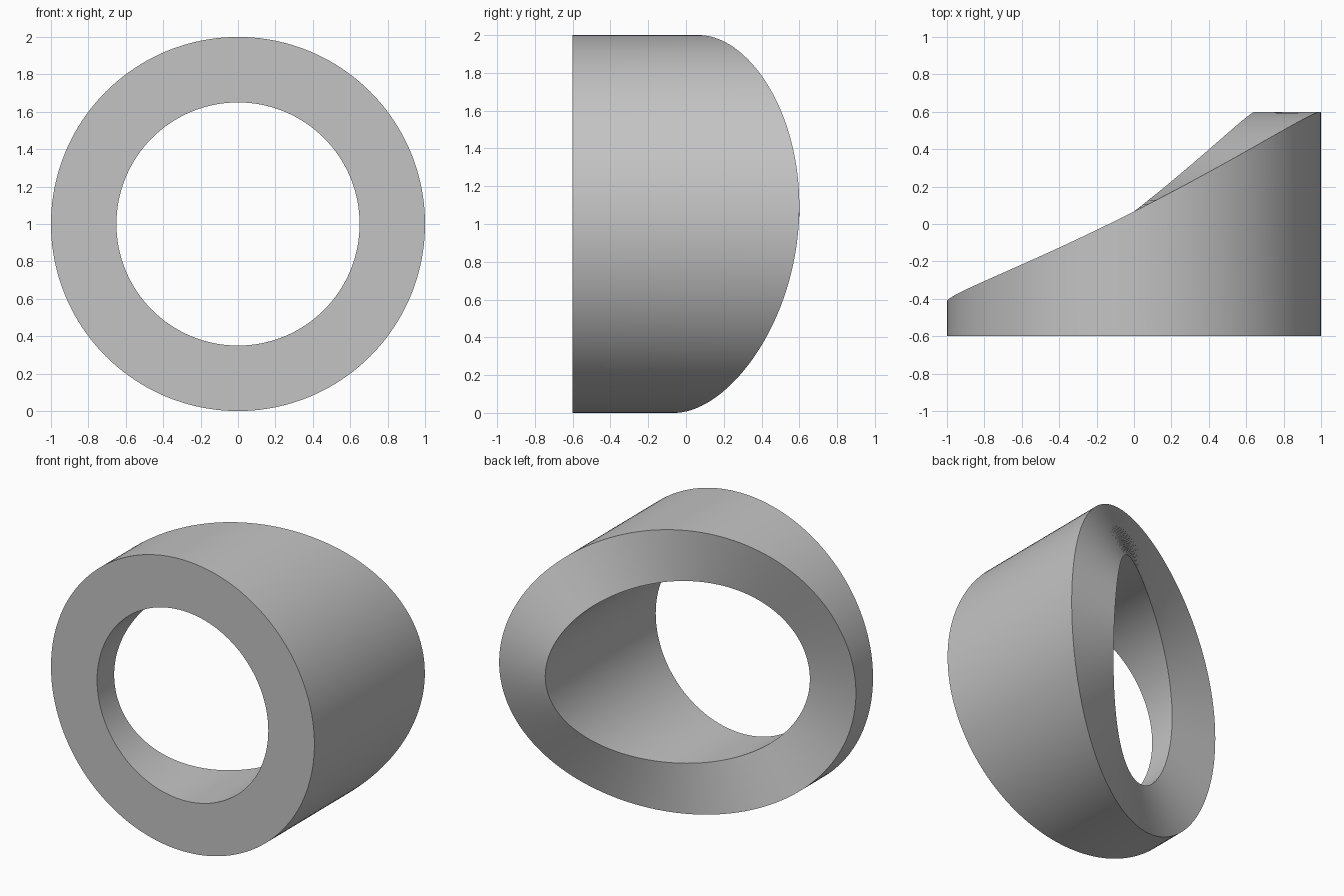
import bpy, bmesh
from math import sin, cos, tau, radians

SEGMENTS = 160
OUTER, INNER, FRONT = 1.0, 0.65, -0.6

cube = bpy.data.objects.get("Cube")
if cube:
    bpy.data.objects.remove(cube, do_unlink=True)


def back_edge(a):
    """Depth of the sloping back rim at angle a."""
    return 0.047 + 0.505 * cos(a) + 0.065 * sin(a) + 0.045 * cos(2 * a)


# Plain grey material
grey = bpy.data.materials.new("plain_grey")
grey.use_nodes = True
colour = (0.55, 0.55, 0.55, 1)
grey.diffuse_color = colour
grey.node_tree.nodes["Principled BSDF"].inputs["Base Color"].default_value = colour

# Sweep a rectangular section around the axis, with varying depth
bm = bmesh.new()
sections = []
for i in range(SEGMENTS):
    a = tau * i / SEGMENTS
    corners = ((OUTER, FRONT), (OUTER, back_edge(a)),
               (INNER, back_edge(a)), (INNER, FRONT))
    sections.append([bm.verts.new((r * cos(a), y, 1 + r * sin(a)))
                     for r, y in corners])
for i, here in enumerate(sections):
    there = sections[(i + 1) % SEGMENTS]
    for j in range(4):
        k = (j + 1) % 4
        bm.faces.new((here[j], here[k], there[k], there[j]))
bmesh.ops.recalc_face_normals(bm, faces=bm.faces)

mesh = bpy.data.meshes.new("slanted_ring")
bm.to_mesh(mesh)
bm.free()
mesh.materials.append(grey)
ring = bpy.data.objects.new("slanted_ring", mesh)
bpy.context.collection.objects.link(ring)

# Smooth walls, crisp rims
bpy.ops.object.select_all(action="DESELECT")
ring.select_set(True)
bpy.context.view_layer.objects.active = ring
bpy.ops.object.shade_smooth_by_angle(angle=radians(35))
